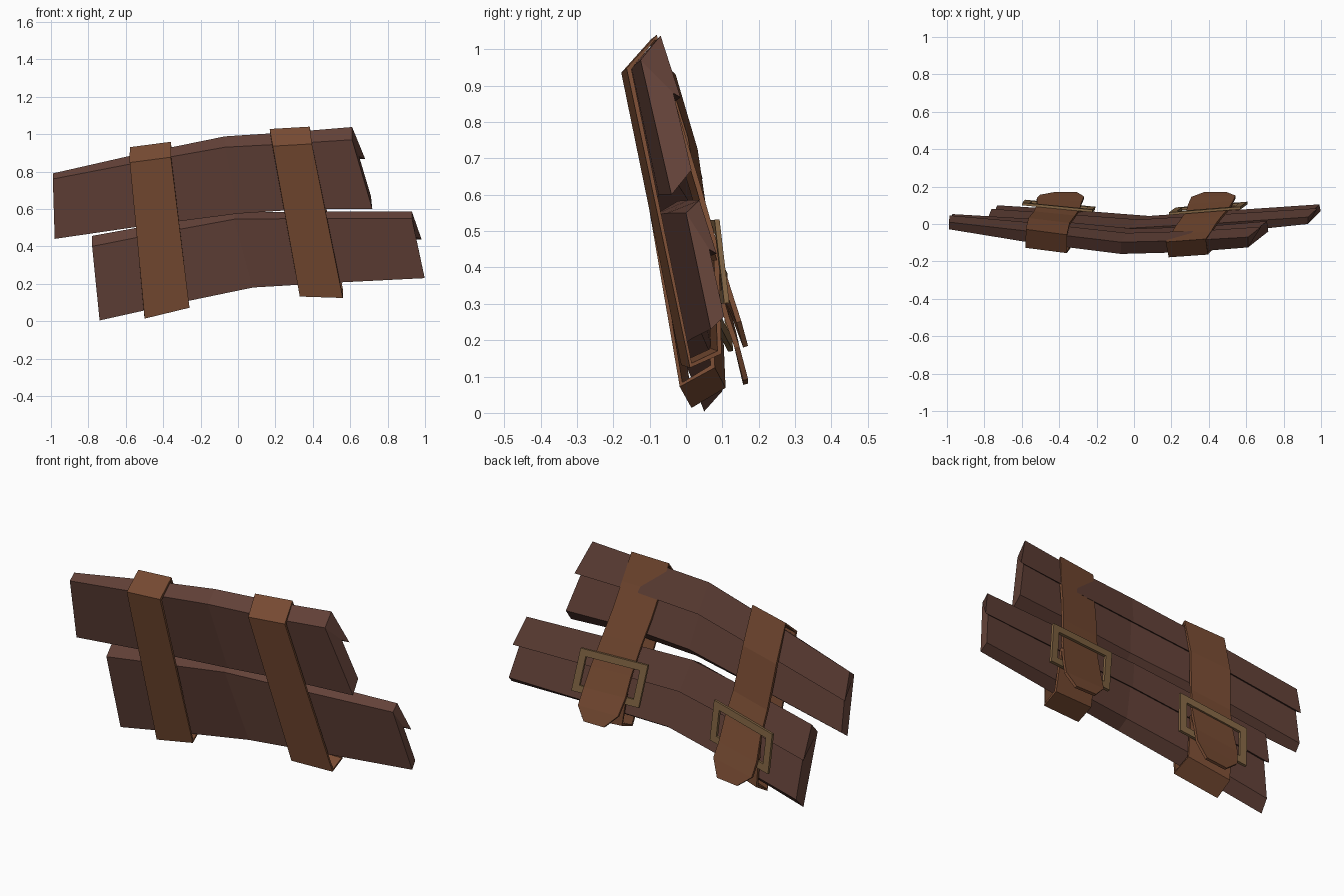
import bpy
import bmesh
from mathutils import Vector as V


def material(name, col):
    m = bpy.data.materials.new(name)
    m.diffuse_color = (*col, 1)
    return m


WOOD = material("dark_brown_wood", (0.125, 0.054, 0.040))
LEATHER = material("tan_leather", (0.19, 0.072, 0.033))
BRASS = material("dull_brass", (0.225, 0.13, 0.057))


def make(name, verts, faces, mat):
    me = bpy.data.meshes.new(name)
    me.from_pydata(verts, [], faces)
    me.materials.append(mat)
    bm = bmesh.new()
    bm.from_mesh(me)
    bmesh.ops.recalc_face_normals(bm, faces=bm.faces)
    bm.to_mesh(me)
    bm.free()
    ob = bpy.data.objects.new(name, me)
    bpy.context.collection.objects.link(ob)
    return ob


def plank(name, stations):
    """Bent plank; each station is top front, bottom front, back depth and rise."""
    verts, faces, n = [], [], 6
    for i, (top, bottom, depth, rise) in enumerate(stations):
        t, b = V(top), V(bottom)
        left, right = i == 0, i == len(stations) - 1
        lip = 0.02 if right else 0
        inset = 0.015 if left else (-0.012 if right else 0)
        back = V((0, depth, rise))
        mid = t.lerp(b, 0.46) + back
        verts += [t, t + back,
                  mid + V((lip, 0.016, 0)),            # lip of upper lap
                  mid + V((inset, -0.004, 0.012)),     # step under lip
                  b + back + V((inset * 0.6, 0, 0)), b]
    for i in range(len(stations) - 1):
        for k in range(n):
            j = (k + 1) % n
            faces.append((i * n + k, i * n + j, (i + 1) * n + j, (i + 1) * n + k))
    last = (len(stations) - 1) * n
    for o in (0, last):
        faces += [(o, o + 1, o + 2, o + 3), (o, o + 3, o + 4, o + 5)]
    return make(name, verts, faces, WOOD)


def strap(name, path):
    """Flat band; each point is centre, half width, slopes of y and z across."""
    verts = []
    for x, y, z, h, sy, sz in path:
        for s in (-h, h):
            verts.append((x + s, y + s * sy, z + s * sz))
    faces = [(2 * i, 2 * i + 1, 2 * i + 3, 2 * i + 2) for i in range(len(path) - 1)]
    ob = make(name, verts, faces, LEATHER)
    mod = ob.modifiers.new("thickness", 'SOLIDIFY')
    mod.thickness = 0.014
    mod.offset = 0
    return ob


def buckle(name, top, bottom, across, half=0.192, bar=0.038, thick=0.014):
    """Rectangular frame hung between the centres of its top and bottom edges."""
    top, bottom = V(top), V(bottom)
    u = V(across).normalized()
    v = (top - bottom) / 2
    c = (top + bottom) / 2
    nrm = u.cross(v).normalized() * thick / 2
    hv = v.length
    v.normalize()
    verts, faces = [], []
    for side in (-1, 1):
        for inset in (0, bar):
            for a, b in ((-1, -1), (1, -1), (1, 1), (-1, 1)):
                verts.append(c + u * a * (half - inset) + v * b * (hv - inset) + nrm * side)
    for k in range(4):
        j = (k + 1) % 4
        faces += [(k, j, j + 4, k + 4), (k + 8, j + 8, j + 12, k + 12),
                  (k, j, j + 8, k + 8), (k + 4, j + 4, j + 12, k + 12)]
    return make(name, verts, faces, BRASS)


# Two bent, lapped planks, thinner towards the ends
plank("upper_plank", [
    ((-0.99, -0.028, 0.76), (-0.98, 0.015, 0.44), 0.038, 0.03),
    ((-0.55, -0.10, 0.845), (-0.50, -0.035, 0.51), 0.06, 0.045),
    ((-0.07, -0.16, 0.93), (0.0, -0.088, 0.575), 0.063, 0.058),
    ((0.30, -0.15, 0.95), (0.37, -0.075, 0.60), 0.062, 0.062),
    ((0.61, -0.125, 0.97), (0.718, -0.04, 0.60), 0.055, 0.068)])
plank("lower_plank", [
    ((-0.78, -0.015, 0.40), (-0.74, 0.05, 0.004), 0.05, 0.056),
    ((-0.40, -0.055, 0.475), (-0.33, 0.015, 0.095), 0.06, 0.05),
    ((-0.02, -0.085, 0.545), (0.08, -0.02, 0.18), 0.063, 0.038),
    ((0.45, -0.05, 0.55), (0.50, 0.017, 0.205), 0.055, 0.035),
    ((0.93, 0.0, 0.55), (0.998, 0.068, 0.23), 0.037, 0.035)])

# Leather straps: under the buckle, round the planks, then the hanging tail
strap("left_strap", [
    (-0.40, 0.080, 0.34, 0.112, -0.10, 0.18),
    (-0.385, 0.088, 0.10, 0.115, -0.13, 0.24),
    (-0.38, 0.002, 0.049, 0.12, -0.13, 0.24),
    (-0.468, -0.135, 0.86, 0.11, -0.13, 0.13),
    (-0.468, -0.045, 0.938, 0.11, -0.13, 0.13),
    (-0.455, 0.012, 0.74, 0.11, -0.12, 0.15),
    (-0.425, 0.05, 0.50, 0.11, -0.10, 0.18),
    (-0.405, 0.088, 0.36, 0.115, -0.10, 0.18),
    (-0.40, 0.122, 0.24, 0.12, -0.08, 0.18),
    (-0.385, 0.145, 0.16, 0.118, -0.04, 0.18),
    (-0.365, 0.164, 0.085, 0.06, 0, 0.10)])
strap("right_strap", [
    (0.405, 0.075, 0.42, 0.112, 0.08, 0),
    (0.445, 0.083, 0.17, 0.115, 0.08, -0.03),
    (0.445, 0.002, 0.134, 0.115, 0.10, -0.03),
    (0.29, -0.164, 0.94, 0.105, 0.07, 0.06),
    (0.277, -0.090, 1.027, 0.107, 0.07, 0.06),
    (0.305, -0.055, 0.88, 0.108, 0.08, 0.05),   # tucked into the upper lap
    (0.33, -0.012, 0.74, 0.109, 0.08, 0.04),
    (0.36, 0.028, 0.61, 0.11, 0.08, 0.02),
    (0.395, 0.074, 0.45, 0.115, 0.08, 0),
    (0.41, 0.108, 0.34, 0.12, 0.07, 0),
    (0.425, 0.142, 0.25, 0.118, 0.03, 0),
    (0.435, 0.164, 0.182, 0.06, 0, 0)])

# Brass buckles on the back
buckle("left_buckle", (-0.41, 0.088, 0.42), (-0.395, 0.104, 0.205), (1, -0.10, 0.19))
buckle("right_buckle", (0.378, 0.070, 0.53), (0.415, 0.097, 0.30), (1, 0.08, 0.01))
